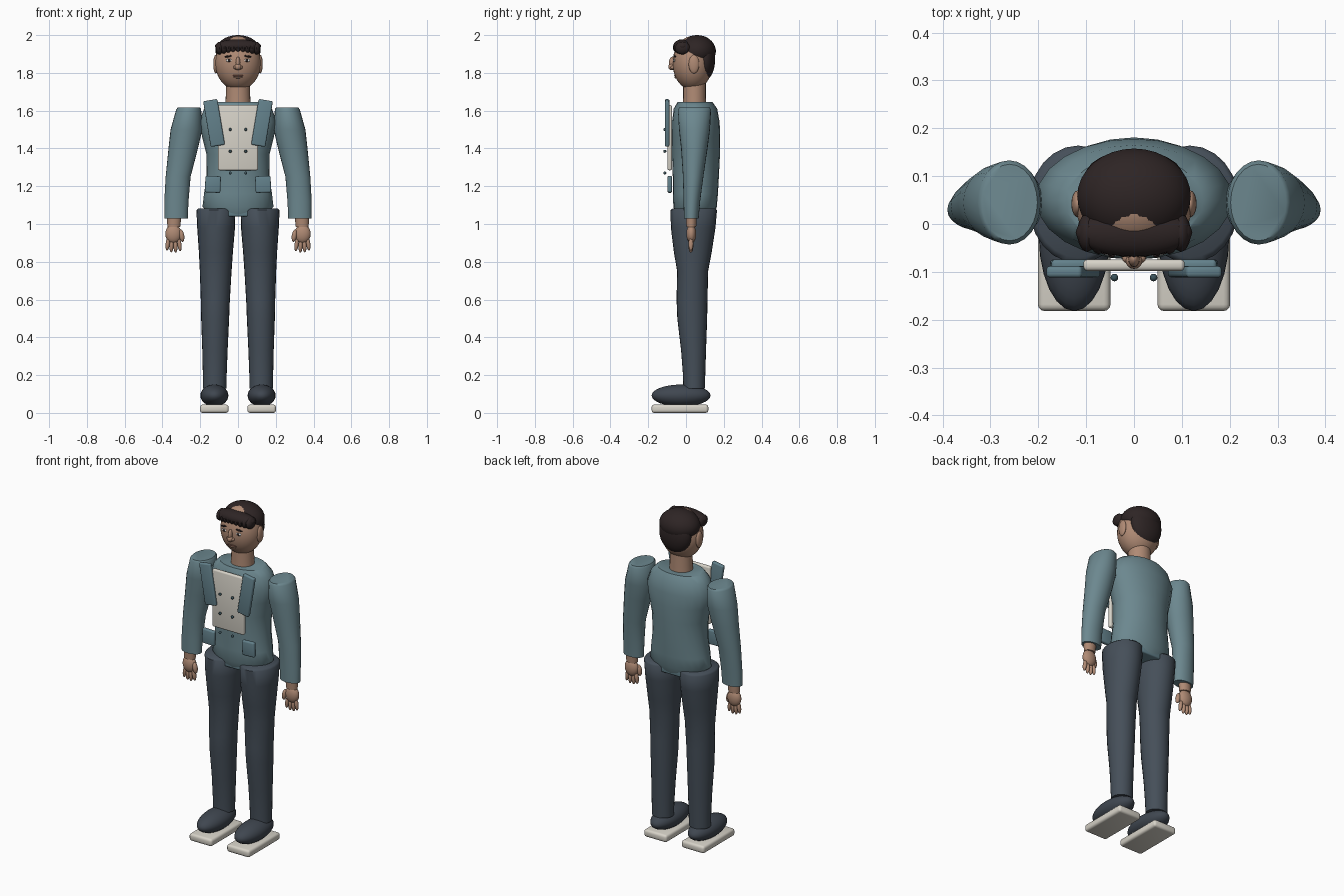
import bpy, bmesh, math
from mathutils import Matrix, Vector

if "Cube" in bpy.data.objects:
    bpy.data.objects.remove(bpy.data.objects["Cube"])


def material(name, rgb):
    m = bpy.data.materials.new(name)
    m.diffuse_color = (*rgb, 1)
    m.use_nodes = True
    m.node_tree.nodes["Principled BSDF"].inputs["Base Color"].default_value = m.diffuse_color
    return m


TEAL = material("shirt teal", (0.150, 0.245, 0.275))
STRAP = material("strap teal", (0.125, 0.220, 0.260))
NAVY = material("trouser slate", (0.060, 0.078, 0.100))
SHOE = material("shoe slate", (0.050, 0.062, 0.080))
SKIN = material("skin", (0.43, 0.255, 0.175))
HAIR = material("dark hair", (0.027, 0.018, 0.018))
CREAM = material("cream", (0.68, 0.65, 0.58))
STUD = material("stud blue", (0.045, 0.090, 0.110))
LIP = material("lip brown", (0.22, 0.10, 0.075))
WHITE = material("eye white", (0.75, 0.75, 0.73))


def finish(name, bm, mat, angle=50):
    bmesh.ops.recalc_face_normals(bm, faces=bm.faces)
    me = bpy.data.meshes.new(name)
    bm.to_mesh(me)
    bm.free()
    me.materials.append(mat)
    ob = bpy.data.objects.new(name, me)
    bpy.context.collection.objects.link(ob)
    bpy.ops.object.select_all(action='DESELECT')
    ob.select_set(True)
    bpy.context.view_layer.objects.active = ob
    bpy.ops.object.shade_smooth_by_angle(angle=math.radians(angle))
    return ob


def ball(name, c, r, mat, tilt=0, seg=24, pitch=0):
    """Ellipsoid, tilted about y and pitched about x."""
    bm = bmesh.new()
    bmesh.ops.create_uvsphere(bm, u_segments=seg, v_segments=max(8, seg * 2 // 3), radius=1)
    bm.transform(Matrix.Translation(c) @ Matrix.Rotation(tilt, 4, 'Y')
                 @ Matrix.Rotation(pitch, 4, 'X') @ Matrix.Diagonal((*r, 1)))
    return finish(name, bm, mat)


def slab(name, c, size, mat, bevel=0.008, tilt=0):
    """Box with rounded edges, tilted about y."""
    bm = bmesh.new()
    bmesh.ops.create_cube(bm, size=1)
    bm.transform(Matrix.Diagonal((*size, 1)))
    bmesh.ops.bevel(bm, geom=bm.edges[:], offset=bevel, segments=3, profile=0.5, affect='EDGES')
    bm.transform(Matrix.Translation(c) @ Matrix.Rotation(tilt, 4, 'Y'))
    return finish(name, bm, mat)


def loft(name, rings, mat, side=1, n=24):
    """Skin through ellipse rings given as (z, cx, cy, rx, ry)."""
    bm = bmesh.new()
    loops = []
    for z, cx, cy, rx, ry in rings:
        loops.append([bm.verts.new((side * (cx + rx * math.cos(2 * math.pi * i / n)),
                                    cy + ry * math.sin(2 * math.pi * i / n), z)) for i in range(n)])
    for a, b in zip(loops, loops[1:]):
        for i in range(n):
            j = (i + 1) % n
            bm.faces.new((a[i], a[j], b[j], b[i]))
    bm.faces.new(loops[0])
    bm.faces.new(loops[-1])
    return finish(name, bm, mat)


# Torso and neck
loft("torso", [(1.645, 0, .048, .145, .093), (1.61, 0, .05, .18, .115), (1.54, 0, .052, .205, .126),
               (1.46, 0, .053, .19, .128), (1.37, 0, .053, .167, .127), (1.25, 0, .052, .166, .122),
               (1.16, 0, .05, .18, .119), (1.09, 0, .048, .188, .115), (1.05, 0, .048, .145, .10)], TEAL)
slab("hem_tab", (0, .048, 1.065), (.13, .20, .05), STRAP)
loft("neck", [(1.62, 0, .045, .068, .062), (1.67, 0, .045, .065, .06), (1.76, 0, .045, .062, .06)], SKIN)

# Head
HC, HR = Vector((0, .035, 1.852)), Vector((.121, .106, .143))
ball("head", HC, HR, SKIN, seg=32)


def on_face(x, z, lift=0.0):
    k = 1 - (x / HR.x) ** 2 - ((z - HC.z) / HR.z) ** 2
    return (x, HC.y - HR.y * math.sqrt(max(k, 0)) - lift, z)


# Hair: crown, back and a row of fringe locks
ball("hair_crown", (0, .058, 1.915), (.119, .100, .085), HAIR, seg=32)
ball("hair_back", (0, .100, 1.872), (.102, .054, .110), HAIR)
ball("hair_fringe", (0, -.018, 1.942), (.122, .050, .036), HAIR)
for i in range(9):
    x = -.098 + .0245 * i
    ball("fringe_lock", (x, -.030 + 1.2 * x * x, 1.934 - .3 * x * x), (.021, .040, .034), HAIR, seg=12)

# Nose, mouth and chin
ball("nose_bridge", (0, -.072, 1.853), (.012, .018, .033), SKIN, seg=16)
ball("nose_tip", (0, -.076, 1.832), (.018, .018, .018), SKIN, seg=16)
ball("mouth", on_face(0, 1.785), (.033, .004, .004), LIP, seg=16)
ball("lower_lip", on_face(0, 1.776), (.024, .006, .005), SKIN, seg=16)

for s in (-1, 1):
    # Facial details and ears
    ball("nostril", (s * .015, -.070, 1.829), (.010, .012, .010), SKIN, seg=12)
    ball("eye", on_face(s * .047, 1.866), (.018, .005, .008), WHITE, seg=16)
    ball("pupil", on_face(s * .047, 1.866, .003), (.008, .005, .008), HAIR, seg=12)
    ball("eyebrow", on_face(s * .048, 1.888), (.025, .006, .005), HAIR, tilt=s * .12, seg=12)
    ball("ear", (s * .118, .042, 1.846), (.013, .028, .049), SKIN, seg=20)

    # Sleeve
    loft("sleeve", [(1.617, .260, .045, .058, .080), (1.607, .261, .045, .066, .088),
                    (1.50, .273, .045, .084, .082), (1.40, .290, .044, .078, .070),
                    (1.25, .317, .038, .066, .054), (1.12, .326, .031, .064, .044),
                    (1.03, .328, .028, .062, .039)], TEAL, s)

    # Wrist, palm, thumb and fingers
    loft("wrist", [(1.04, .338, .028, .038, .029), (.985, .340, .028, .034, .026)], SKIN, s, 20)
    ball("palm", (s * .342, .028, .948), (.043, .026, .050), SKIN)
    ball("thumb", (s * .298, .018, .938), (.014, .015, .033), SKIN, tilt=s * .15, seg=14)
    for k, (dx, z) in enumerate(((-.031, .892), (-.010, .884), (.011, .885), (.031, .895))):
        ball("finger", (s * (.341 + dx), .026, z), (.011, .013, .036), SKIN, tilt=-s * dx * 4, seg=12)

    # Trouser leg
    loft("trouser_leg", [(1.083, .117, .042, .094, .112), (1.073, .117, .041, .103, .123),
                         (.98, .116, .038, .100, .118), (.85, .117, .036, .090, .100),
                         (.75, .118, .035, .084, .082), (.60, .120, .032, .077, .082),
                         (.50, .121, .033, .074, .079), (.33, .122, .040, .067, .066),
                         (.20, .123, .043, .063, .059), (.13, .123, .043, .062, .057)], NAVY, s)

    # Shoe and sole
    ball("shoe", (s * .125, -.026, .092), (.074, .156, .058), SHOE)
    slab("sole", (s * .125, -.032, .022), (.152, .300, .044), CREAM, .014)

    # Shoulder strap and waist pocket
    slab("shoulder_strap", (s * .127, -.100, 1.535), (.076, .024, .245), STRAP, .008, s * .165)
    slab("waist_pocket", (s * .133, -.086, 1.21), (.082, .024, .088), STRAP, .008, -s * .04)

    # Studs down the front
    for z in (1.50, 1.385, 1.27):
        ball("stud", (s * .041, -.112, z), (.008, .008, .008), STUD, seg=12)

# Chest panel
slab("chest_panel", (0, -.086, 1.457), (.212, .024, .346), CREAM, .009)
